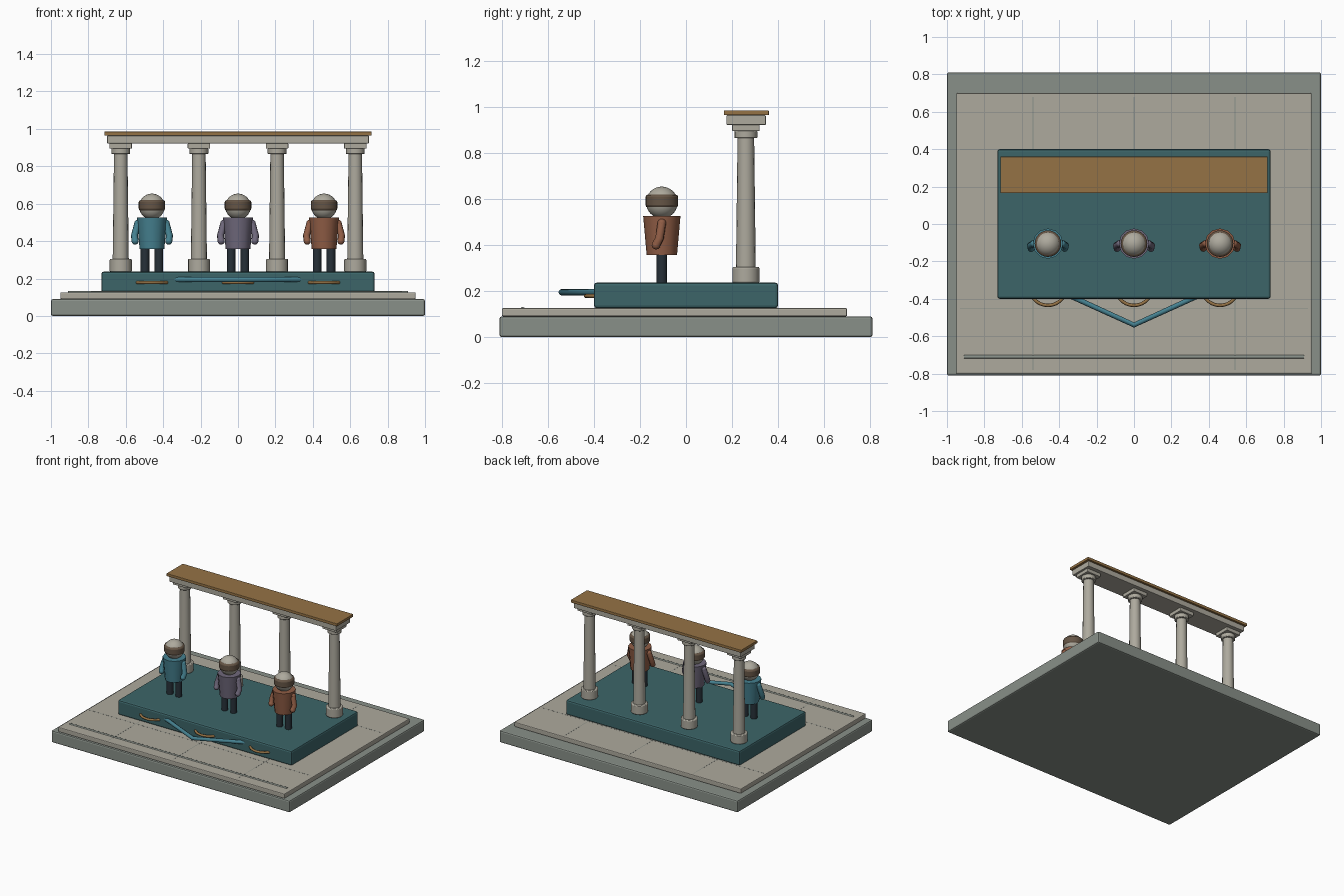
import bpy, math
from mathutils import Vector

if "Cube" in bpy.data.objects:
    bpy.data.objects.remove(bpy.data.objects["Cube"])


def mat(name, r, g, b):
    m = bpy.data.materials.new(name)
    m.diffuse_color = (r, g, b, 1)
    m.use_nodes = True
    m.node_tree.nodes["Principled BSDF"].inputs["Base Color"].default_value = m.diffuse_color
    return m


STONE = mat("stone", 0.42, 0.40, 0.34)
GREY = mat("grey_stone", 0.25, 0.28, 0.25)
TEAL = mat("dark_teal", 0.045, 0.13, 0.14)
GOLD = mat("bronze", 0.30, 0.17, 0.06)
BLUE = mat("blue", 0.06, 0.22, 0.28)
MAUVE = mat("mauve", 0.16, 0.14, 0.20)
RUST = mat("rust", 0.28, 0.11, 0.06)
DARK = mat("dark", 0.02, 0.03, 0.04)
BAND = mat("band_brown", 0.13, 0.09, 0.06)


def finish(ob, name, m, smooth=True):
    ob.name = name
    ob.data.materials.append(m)
    if smooth:
        bpy.ops.object.shade_smooth_by_angle(angle=math.radians(35))
    return ob


def bevel(ob, w, seg=2):
    b = ob.modifiers.new("bevel", 'BEVEL')
    b.width, b.segments, b.limit_method = w, seg, 'ANGLE'


def box(name, x0, x1, y0, y1, z0, z1, m, bev=0.0):
    bpy.ops.mesh.primitive_cube_add(size=1, location=((x0+x1)/2, (y0+y1)/2, (z0+z1)/2))
    ob = bpy.context.object
    ob.scale = (x1-x0, y1-y0, z1-z0)
    bpy.ops.object.transform_apply(location=False, rotation=False, scale=True)
    if bev:
        bevel(ob, bev)
    return finish(ob, name, m, False)


def cone(name, x, y, z0, z1, r0, r1, m, n=16, bev=0.0):
    bpy.ops.mesh.primitive_cone_add(vertices=n, radius1=r0, radius2=r1, depth=z1-z0,
                                    location=(x, y, (z0+z1)/2))
    ob = bpy.context.object
    if bev:
        bevel(ob, bev)
    return finish(ob, name, m)


def tube(name, pts, r, m):
    cu = bpy.data.curves.new(name, 'CURVE')
    cu.dimensions, cu.bevel_depth, cu.bevel_resolution = '3D', r, 2
    cu.use_fill_caps = True
    sp = cu.splines.new('POLY')
    sp.points.add(len(pts)-1)
    for p, c in zip(sp.points, pts):
        p.co = (*c, 1)
    ob = bpy.data.objects.new(name, cu)
    bpy.context.collection.objects.link(ob)
    cu.materials.append(m)
    return ob


def ball(name, loc, r, m, seg=24, rings=16):
    bpy.ops.mesh.primitive_uv_sphere_add(segments=seg, ring_count=rings, radius=r, location=loc)
    return finish(bpy.context.object, name, m)


# ground slabs and platform
box("base_slab", -1, 1, -0.81, 0.81, 0, 0.09, GREY, 0.01)
box("pavement", -0.95, 0.95, -0.80, 0.70, 0.09, 0.126, STONE, 0.006)
box("platform", -0.73, 0.73, -0.40, 0.40, 0.126, 0.237, TEAL, 0.012)

# paving joints and kerb line
for x in (-0.54, 0, 0.54):
    box("paving_joint", x-0.002, x+0.002, -0.78, 0.68, 0.12, 0.1265, GREY)
for y in (-0.45, 0.40):
    box("paving_joint", -0.93, 0.93, y-0.002, y+0.002, 0.12, 0.1265, GREY)
tube("kerb_line", [(-0.91, -0.71, 0.122), (0.91, -0.71, 0.122)], 0.01, GREY)

# colonnade
for x in (-0.627, -0.209, 0.209, 0.627):
    y = 0.26
    cone("column_base", x, y, 0.235, 0.305, 0.059, 0.059, STONE, 16, 0.006)
    cone("column_shaft", x, y, 0.30, 0.87, 0.043, 0.036, STONE)
    cone("column_neck", x, y, 0.865, 0.897, 0.05, 0.05, STONE, 16, 0.004)
    box("column_capital", x-0.06, x+0.06, y-0.06, y+0.06, 0.895, 0.923, STONE, 0.004)
box("lintel", -0.70, 0.70, 0.175, 0.347, 0.922, 0.964, STONE, 0.004)
box("cornice", -0.715, 0.715, 0.165, 0.36, 0.964, 0.985, GOLD, 0.003)

# three standing figures
FY = -0.105
for x, coat in ((-0.46, BLUE), (0, MAUVE), (0.46, RUST)):
    cone("torso", x, FY, 0.357, 0.526, 0.066, 0.081, coat, 12)
    ball("head", (x, FY, 0.585), 0.069, STONE)
    cone("head_band", x, FY, 0.562, 0.62, 0.071, 0.071, BAND, 24, 0.012)
    for s in (-1, 1):
        cone("leg", x+s*0.037, FY, 0.235, 0.37, 0.023, 0.023, DARK, 12)
        pts = [(x+s*0.076, FY, 0.495), (x+s*0.094, FY-0.01, 0.43), (x+s*0.09, FY-0.025, 0.40)]
        tube("arm", pts, 0.019, coat)
        ball("shoulder", pts[0], 0.019, coat, 12, 8)
        ball("hand", pts[-1], 0.019, coat, 12, 8)

# front ornaments: chevron rail and bronze arcs
tube("chevron_rail", [(-0.34, -0.385, 0.195), (0, -0.54, 0.195), (0.34, -0.385, 0.195)], 0.014, BLUE)
for x in (-0.46, 0, 0.46):
    arc = [math.radians(205 + 130*i/16) for i in range(17)]
    tube("bronze_arc", [(x+0.1*math.cos(a), -0.335+0.1*math.sin(a), 0.179) for a in arc], 0.009, GOLD)
